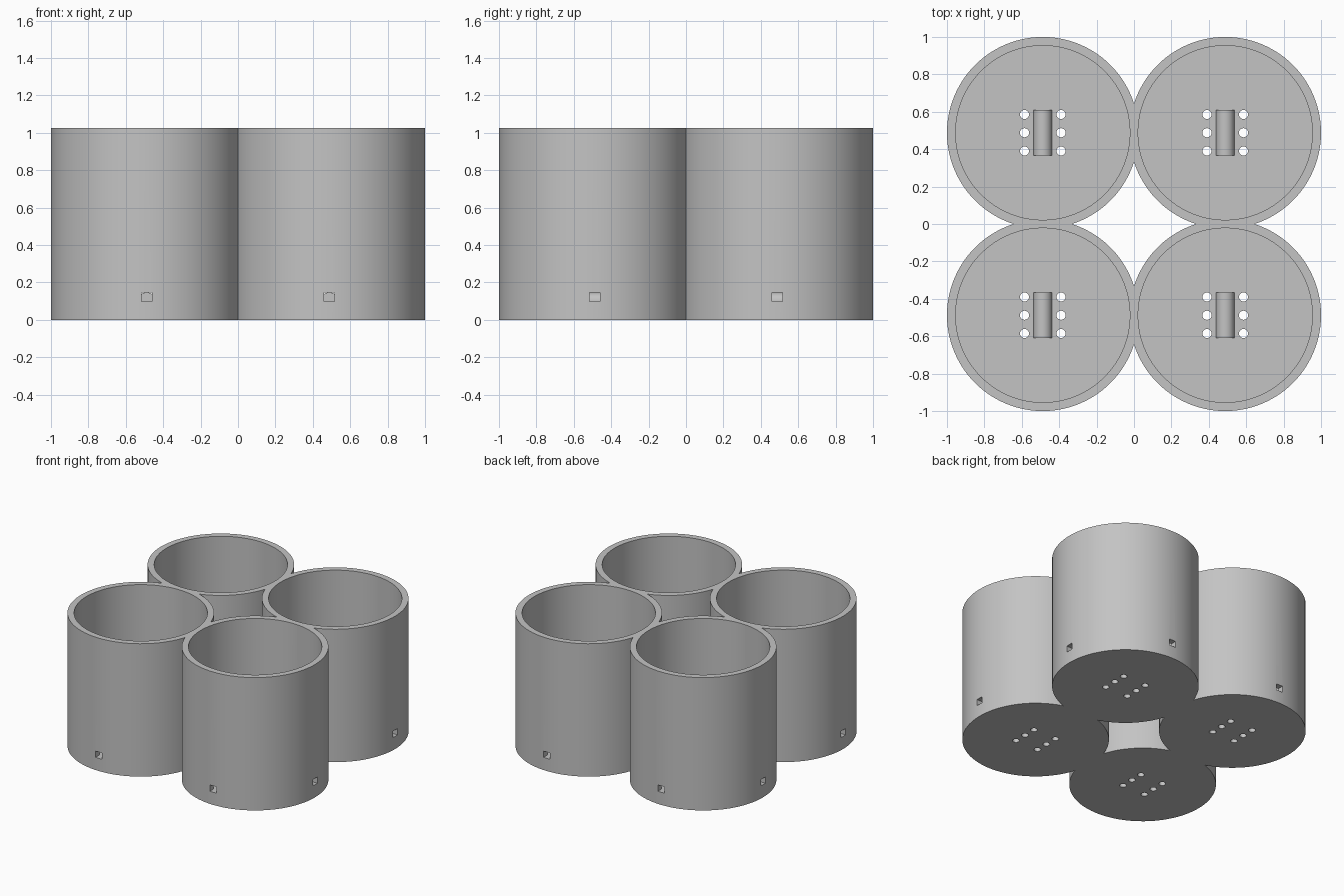
import bpy
import math

if "Cube" in bpy.data.objects:
    bpy.data.objects.remove(bpy.data.objects["Cube"], do_unlink=True)

UNIT = 1 / 20.5            # the whole cluster is 41 units wide
OFFSET = 10 * UNIT         # cup centres
OUTER, INNER = 10.5 * UNIT, 9.55 * UNIT
HEIGHT, FLOOR = 21 * UNIT, 2 * UNIT
CENTRES = [(x, y) for x in (-OFFSET, OFFSET) for y in (-OFFSET, OFFSET)]

grey = bpy.data.materials.new("plain_grey")
grey.use_nodes = True
colour = (0.55, 0.55, 0.55, 1)
grey.diffuse_color = colour
grey.node_tree.nodes["Principled BSDF"].inputs["Base Color"].default_value = colour


def cylinder(name, radius, bottom, top, x, y, sides):
    bpy.ops.mesh.primitive_cylinder_add(
        vertices=sides, radius=radius, depth=top - bottom,
        location=(x, y, (bottom + top) / 2))
    obj = bpy.context.object
    obj.name = name
    return obj


def box(name, size, location):
    bpy.ops.mesh.primitive_cube_add(size=1, location=location)
    obj = bpy.context.object
    obj.name = name
    obj.scale = size
    bpy.ops.object.transform_apply(location=False, rotation=False, scale=True)
    return obj


def join(objects, name):
    bpy.ops.object.select_all(action='DESELECT')
    for obj in objects:
        obj.select_set(True)
    bpy.context.view_layer.objects.active = objects[0]
    bpy.ops.object.join()
    objects[0].name = name
    return objects[0]


def combine(target, tool, operation):
    mod = target.modifiers.new(operation.lower(), 'BOOLEAN')
    mod.operation = operation
    mod.solver = 'EXACT'
    mod.use_self = True
    mod.object = tool
    bpy.context.view_layer.objects.active = target
    bpy.ops.object.modifier_apply(modifier=mod.name)
    bpy.data.objects.remove(tool, do_unlink=True)


def finish(obj):
    obj.data.materials.clear()
    obj.data.materials.append(grey)
    bpy.ops.object.select_all(action='DESELECT')
    obj.select_set(True)
    bpy.context.view_layer.objects.active = obj
    bpy.ops.object.shade_smooth_by_angle(angle=math.radians(30))


# Four merged cup bodies
bodies = [cylinder("cup_body", OUTER, 0, HEIGHT, x, y, 96) for x, y in CENTRES]
cups = bodies[0]
cups.name = "cup_cluster"
for body in bodies[1:]:
    combine(cups, body, 'UNION')

# Hollow interiors
for x, y in CENTRES:
    combine(cups, cylinder("interior", INNER, FLOOR, HEIGHT + 0.1, x, y, 96),
            'DIFFERENCE')

# Two rows of three drain holes in each floor
drains = [cylinder("drain", UNIT / 2, -0.1, FLOOR + 0.1,
                   x + side * 2 * UNIT, y + step * 2 * UNIT, 24)
          for x, y in CENTRES for side in (-1, 1) for step in (-1, 0, 1)]
combine(cups, join(drains, "drain_cutter"), 'DIFFERENCE')

# Square side ports, level with the floor
port, port_z = 1.15 * UNIT, FLOOR + UNIT / 2
for s in (-OFFSET, OFFSET):
    combine(cups, box("port_cutter", (2.4, port, UNIT), (0, s, port_z)), 'DIFFERENCE')
    combine(cups, box("port_cutter", (port, 2.4, UNIT), (s, 0, port_z)), 'DIFFERENCE')
finish(cups)

# Rounded ridge lying on each floor between the drain rows
for x, y in CENTRES:
    bpy.ops.mesh.primitive_cylinder_add(
        vertices=32, radius=UNIT, depth=5 * UNIT,
        location=(x, y, FLOOR), rotation=(math.pi / 2, 0, 0))
    ridge = bpy.context.object
    ridge.name = "floor_ridge"
    finish(ridge)
